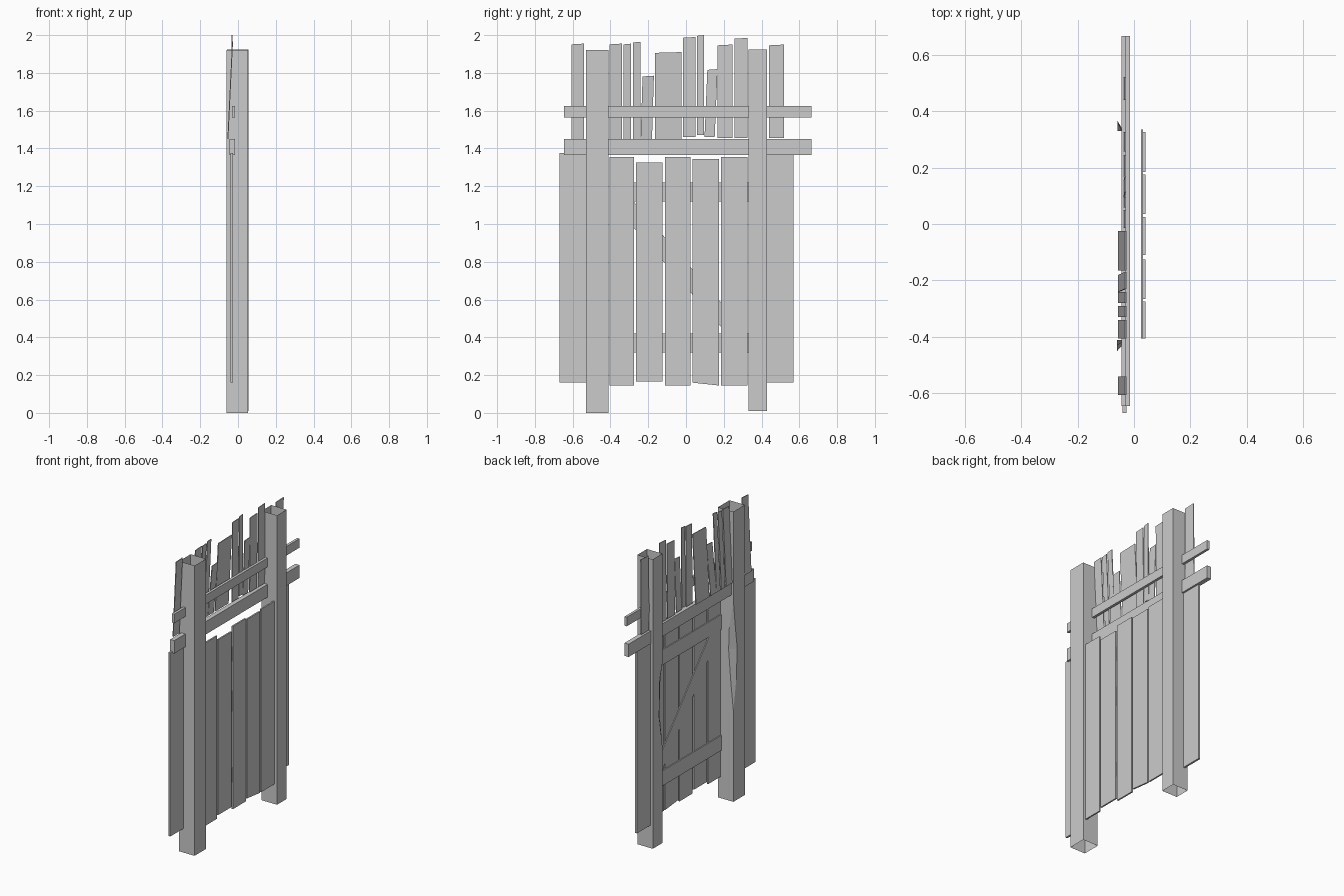
import bpy
import bmesh

cube = bpy.data.objects.get("Cube")
if cube:
    bpy.data.objects.remove(cube, do_unlink=True)

GREY = (0.6, 0.6, 0.6, 1.0)
wood = bpy.data.materials.new("weathered grey wood")
wood.use_nodes = True
wood.diffuse_color = GREY
wood.node_tree.nodes["Principled BSDF"].inputs["Base Color"].default_value = GREY


def finish(name, bm):
    bmesh.ops.remove_doubles(bm, verts=bm.verts, dist=0.0001)
    bmesh.ops.recalc_face_normals(bm, faces=bm.faces)
    mesh = bpy.data.meshes.new(name)
    bm.to_mesh(mesh)
    bm.free()
    mesh.materials.append(wood)
    obj = bpy.data.objects.new(name, mesh)
    bpy.context.collection.objects.link(obj)
    return obj


def plank(name, outline, back, thick, lean=0.0):
    """Flat board from a (y, z) outline; lean shifts x from bottom to top."""
    bm = bmesh.new()
    low = min(z for y, z in outline)
    high = max(z for y, z in outline)

    def ring(offset):
        return [bm.verts.new((back + offset + lean * (z - low) / (high - low), y, z))
                for y, z in outline]

    a, b = ring(0), ring(thick)
    bm.faces.new(a)
    bm.faces.new(b)
    for i in range(len(a)):
        j = (i + 1) % len(a)
        bm.faces.new((a[i], a[j], b[j], b[i]))
    return finish(name, bm)


def rect(y0, y1, z0, z1):
    return [(y0, z0), (y1, z0), (y1, z1), (y0, z1)]


def post(name, outer, inner, back, front, base, top, chips):
    """Hollow open post with a splintered inner back edge."""
    bm = bmesh.new()
    d = 1 if outer > inner else -1
    on_back = [(back, inner + d * dy, z) for z, dx, dy in chips]
    on_side = [(back + dx, inner, z) for z, dx, dy in chips]

    def face(points):
        bm.faces.new([bm.verts.new(p) for p in points])

    face([(back, inner, base), (back, outer, base), (back, outer, top), (back, inner, top)] + on_back)
    face([(back, inner, base), (front, inner, base), (front, inner, top), (back, inner, top)] + on_side)
    face([(front, inner, base), (front, outer, base), (front, outer, top), (front, inner, top)])
    face([(back, outer, base), (front, outer, base), (front, outer, top), (back, outer, top)])
    for i in range(len(chips) - 1):
        strip = [on_back[i], on_back[i + 1], on_side[i + 1], on_side[i]]
        face(list(dict.fromkeys(strip)))
    return finish(name, bm)


# Posts
post("post_wide", -0.53, -0.41, -0.06, 0.053, 0, 1.92,
     [(1.33, 0, 0), (1.15, 0.03, 0.02), (1.0, 0.035, 0.04), (0.8, 0.02, 0.03), (0.6, 0, 0)])
post("post_narrow", 0.43, 0.33, -0.058, 0.055, 0.01, 1.925,
     [(1.2, 0, 0), (1.1, 0.015, 0.03), (0.85, 0.02, 0.035), (0.65, 0, 0)])

# Horizontal rails through the posts
plank("upper_rail", rect(-0.645, 0.665, 1.565, 1.625), -0.032, 0.017)
plank("lower_rail", rect(-0.645, 0.665, 1.365, 1.45), -0.045, 0.03)

# Side panels outside the posts
plank("side_panel_wide", rect(-0.67, -0.5, 0.16, 1.375), -0.04, 0.013)
plank("side_panel_narrow", rect(0.41, 0.57, 0.16, 1.375), -0.04, 0.013)

# Gate boards: y range, bottom at each edge, top
boards = [(-0.405, -0.275, 0.145, 0.145, 1.355),
          (-0.265, -0.125, 0.165, 0.165, 1.325),
          (-0.11, 0.025, 0.145, 0.145, 1.355),
          (0.035, 0.175, 0.16, 0.145, 1.345),
          (0.185, 0.325, 0.145, 0.145, 1.355)]
for i, (y0, y1, za, zb, top) in enumerate(boards):
    plank(f"gate_board_{i + 1}", [(y0, za), (y1, zb), (y1, top), (y0, top)], 0.03, 0.01)

# Cross battens and diagonal brace on the gate back
for name, z in (("lower_batten", 0.32), ("upper_batten", 1.12)):
    plank(name, rect(-0.405, 0.335, z, z + 0.1), 0.024, 0.008)
plank("diagonal_brace", [(-0.4, 1.12), (0.26, 0.37), (0.32, 0.37), (0.32, 0.43),
                         (-0.33, 1.18), (-0.4, 1.18)], 0.0255, 0.006)

# Ragged pickets: bottom y range, bottom, top, sideways shift
pickets = [(-0.605, -0.54, 1.45, 1.955, 0),
           (-0.405, -0.34, 1.45, 1.955, 0),
           (-0.33, -0.29, 1.45, 1.955, 0),
           (-0.28, -0.24, 1.45, 1.965, 0),
           (-0.24, -0.18, 1.45, 1.785, 0.01),
           (-0.165, -0.025, 1.45, 1.91, 0),
           (-0.015, 0.05, 1.46, 1.99, 0),
           (0.058, 0.096, 1.47, 2.0, 0),
           (0.098, 0.152, 1.46, 1.82, 0.015),
           (0.168, 0.245, 1.455, 1.95, 0),
           (0.257, 0.325, 1.455, 1.985, 0),
           (0.44, 0.52, 1.455, 1.95, 0)]
for i, (y0, y1, z0, z1, shift) in enumerate(pickets):
    leaning = y1 < 0
    plank(f"picket_{i + 1}", [(y0, z0), (y1, z0), (y1 + shift, z1), (y0 + shift, z1 - 0.004)],
          -0.056 if leaning else -0.037, 0.005, 0.024 if leaning else 0.003)
